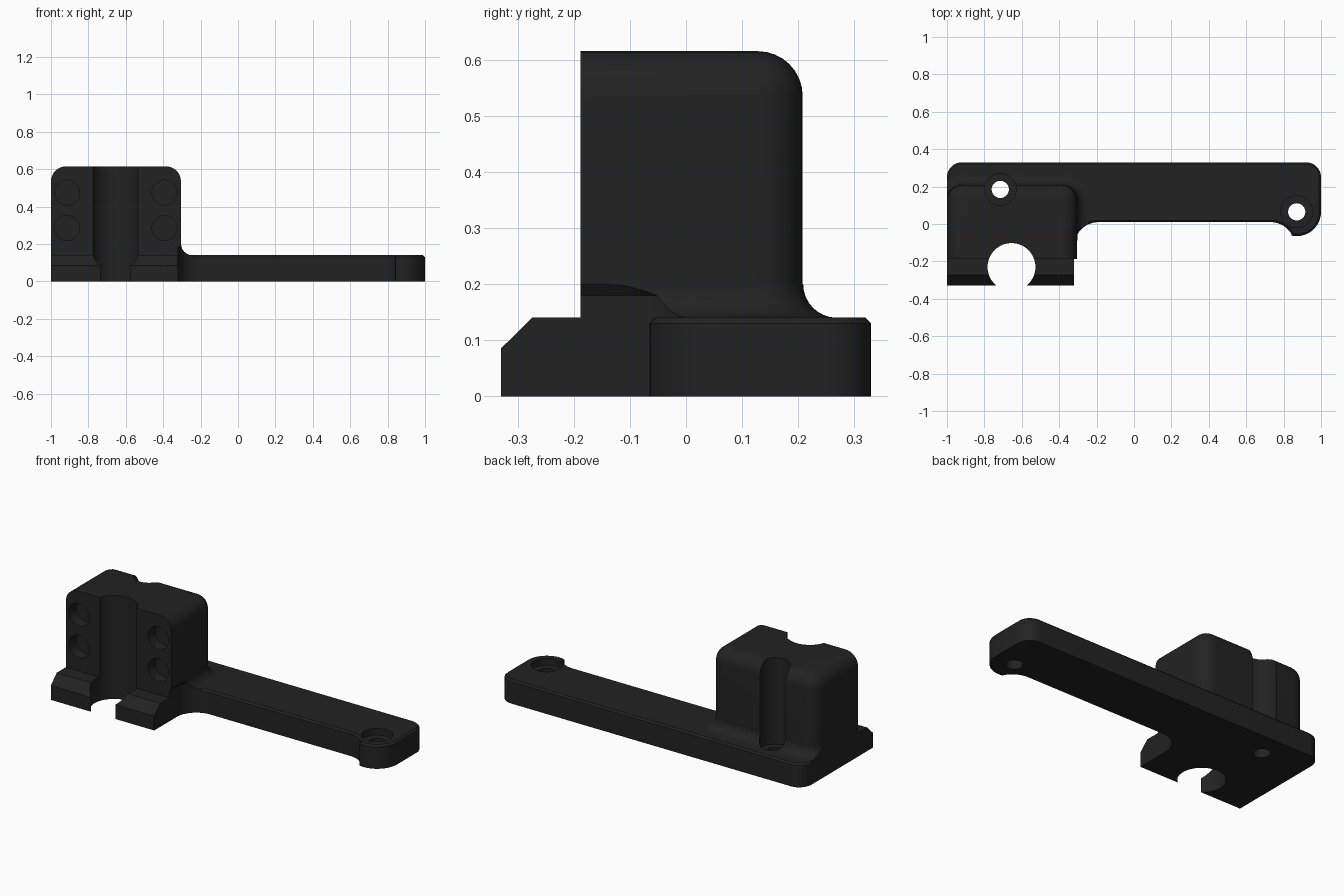
import bpy, bmesh, math

if "Cube" in bpy.data.objects:
    bpy.data.objects.remove(bpy.data.objects["Cube"])

black = bpy.data.materials.new("matte_black")
black.diffuse_color = (0.016, 0.016, 0.016, 1)
black.use_nodes = True
black.node_tree.nodes["Principled BSDF"].inputs["Base Color"].default_value = black.diffuse_color


def arc(cx, cy, r, a0, a1, n=12):
    return [(cx + r * math.cos(math.radians(a0 + (a1 - a0) * i / n)),
             cy + r * math.sin(math.radians(a0 + (a1 - a0) * i / n))) for i in range(n + 1)]


def finish(bm, name):
    bmesh.ops.recalc_face_normals(bm, faces=bm.faces)
    me = bpy.data.meshes.new(name)
    bm.to_mesh(me)
    bm.free()
    ob = bpy.data.objects.new(name, me)
    bpy.context.collection.objects.link(ob)
    me.materials.append(black)
    return ob


def loft(name, loops):
    """Capped skin through loops of 3D points."""
    bm = bmesh.new()
    rings = [[bm.verts.new(p) for p in loop] for loop in loops]
    n = len(rings[0])
    for a, b in zip(rings, rings[1:]):
        for i in range(n):
            j = (i + 1) % n
            bm.faces.new((a[i], a[j], b[j], b[i]))
    bm.faces.new(rings[0][::-1])
    bm.faces.new(rings[-1])
    return finish(bm, name)


def at(pts, z):
    return [(x, y, z) for x, y in pts]


def inset(pts, d):
    """Move a counter-clockwise outline inwards by d."""
    out, n = [], len(pts)
    for i, (x, y) in enumerate(pts):
        (ax, ay), (bx, by) = pts[i - 1], pts[(i + 1) % n]
        l1, l2 = math.hypot(x - ax, y - ay), math.hypot(bx - x, by - y)
        n1 = (-(y - ay) / l1, (x - ax) / l1)
        n2 = (-(by - y) / l2, (bx - x) / l2)
        k = d / max(0.3, 1 + n1[0] * n2[0] + n1[1] * n2[1])
        out.append((x + k * (n1[0] + n2[0]), y + k * (n1[1] + n2[1])))
    return out


def cylinder(name, x, y, r, z0, z1, n=48):
    pts = arc(x, y, r, 0, 360, n)[:-1]
    return loft(name, [at(pts, z0), at(pts, z1)])


def boolean(target, tool, op):
    m = target.modifiers.new("cut", 'BOOLEAN')
    m.operation, m.solver, m.object = op, 'EXACT', tool
    bpy.context.view_layer.objects.active = target
    bpy.ops.object.modifier_apply(modifier=m.name)
    bpy.data.objects.remove(tool)


# long arm plate with chamfered top edge and rounded end lobe
outline = [(-1, -0.15), (-0.32, -0.15)]
outline += arc(-0.19, -0.12, 0.13, 180, 90)
outline += arc(0.73, -0.12, 0.13, 90, 32)
outline += arc(0.87, 0.065, 0.13, 258, 360)
outline += arc(0.92, 0.25, 0.08, 0, 90, 8)
outline += arc(-0.92, 0.25, 0.08, 90, 180, 8)
body = loft("mount_bracket", [at(outline, 0), at(outline, 0.13), at(inset(outline, 0.01), 0.14)])

# front lip with sloped nose
side = [(-0.33, 0), (0.2, 0), (0.2, 0.14), (-0.274, 0.14), (-0.33, 0.085)]
lip = loft("front_lip", [[(x, y, z) for y, z in side] for x in (-1, -0.32)])

# upright block, rounded everywhere but the front
X0, X1, Y0, Y1, TOP, R = -1, -0.305, -0.188, 0.208, 0.615, 0.08
bm = bmesh.new()
bmesh.ops.create_cube(bm, size=1)
for v in bm.verts:
    v.co = (X0 if v.co.x < 0 else X1, Y0 if v.co.y < 0 else Y1, 0.05 if v.co.z < 0 else TOP)
edges = []
for e in bm.edges:
    a, b = e.verts[0].co, e.verts[1].co
    at_top = min(a.z, b.z) > 0.5
    at_back = min(a.y, b.y) > 0
    at_front = max(a.y, b.y) < 0
    upright = abs(a.z - b.z) > 0.1
    if (at_top and not at_front) or (upright and at_back):
        edges.append(e)
bmesh.ops.bevel(bm, geom=edges, offset=R, segments=8, profile=0.5, affect='EDGES')
block = finish(bm, "upright_block")


# concave fillet around the foot of the block
def foot(d):
    pts = [(X0, Y0), (X1 + d, Y0)]
    pts += arc(X1 - R, Y1 - R, R + d, 0, 90, 8) + arc(X0 + R, Y1 - R, R + d, 90, 180, 8)
    return [(max(x, X0), y) for x, y in pts]


F = 0.06
loops = [at(foot(F), 0.11)]
for i in range(9):
    t = math.radians(90 * i / 8)
    loops.append(at(foot(F - F * math.sin(t) + 0.0008), 0.14 + F - F * math.cos(t)))
fillet = loft("foot_fillet", loops)

for part in (lip, block, fillet):
    boolean(body, part, 'UNION')

# undercut clearing the right side below the block
notch = [(-0.32, -0.5), (0.1, -0.5), (0.1, 0.01)] + arc(-0.19, -0.12, 0.13, 90, 180)
boolean(body, loft("side_undercut", [at(notch, -0.1), at(notch, 0.18),
                                     at([(x + 0.016, y - 0.016) for x, y in notch], 0.2)]), 'DIFFERENCE')

# round vertical channel open to the front
boolean(body, cylinder("channel_cutter", -0.655, -0.23, 0.128, -0.1, 0.8, 64), 'DIFFERENCE')

# counterbored screw holes
for x, y in ((-0.715, 0.185), (0.87, 0.065)):
    boolean(body, cylinder("counterbore_cutter", x, y, 0.085, 0.1, 0.8), 'DIFFERENCE')
    boolean(body, cylinder("screw_cutter", x, y, 0.046, -0.1, 0.2), 'DIFFERENCE')

# four round pockets in the front face
for x in (-0.913, -0.393):
    for z in (0.475, 0.285):
        ring = arc(x, z, 0.067, 0, 360, 40)[:-1]
        boolean(body, loft("pocket_cutter", [[(px, y, pz) for px, pz in ring]
                                             for y in (-0.3, -0.12)]), 'DIFFERENCE')

bpy.ops.object.select_all(action='DESELECT')
body.select_set(True)
bpy.context.view_layer.objects.active = body
bpy.ops.object.shade_smooth_by_angle(angle=math.radians(30))
